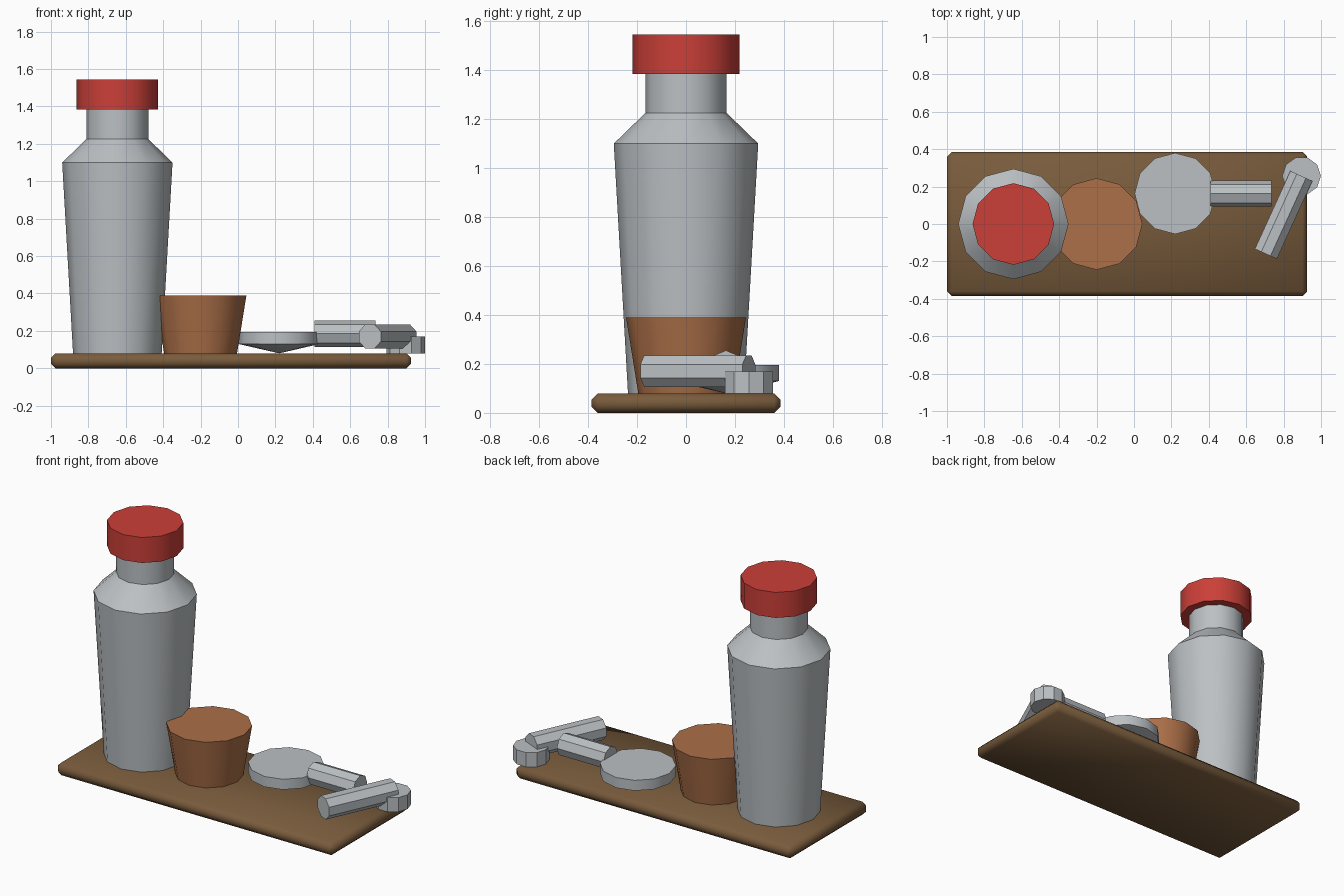
import bpy
import bmesh
from math import cos, sin, pi, radians
from mathutils import Matrix

cube = bpy.data.objects.get("Cube")
if cube:
    bpy.data.objects.remove(cube, do_unlink=True)


def material(name, rgb):
    m = bpy.data.materials.new(name)
    m.use_nodes = True
    m.diffuse_color = (*rgb, 1)
    m.node_tree.nodes["Principled BSDF"].inputs["Base Color"].default_value = (*rgb, 1)
    return m


STEEL = material("brushed steel", (0.50, 0.53, 0.55))
RED = material("red cap", (0.60, 0.05, 0.04))
COPPER = material("copper brown", (0.41, 0.16, 0.065))
WOOD = material("dark wood", (0.19, 0.105, 0.045))


def finish(name, bm, mat, angle=35):
    """Turn a bmesh into a shaded object."""
    bmesh.ops.recalc_face_normals(bm, faces=bm.faces)
    mesh = bpy.data.meshes.new(name)
    bm.to_mesh(mesh)
    bm.free()
    mesh.materials.append(mat)
    obj = bpy.data.objects.new(name, mesh)
    bpy.context.collection.objects.link(obj)
    bpy.ops.object.select_all(action='DESELECT')
    obj.select_set(True)
    bpy.context.view_layer.objects.active = obj
    bpy.ops.object.shade_smooth_by_angle(angle=radians(angle))
    return obj


def lathe(name, profile, sides, mat, place, turn=0):
    """Spin (radius, height) points about z; a zero radius makes a tip."""
    bm = bmesh.new()
    rings = []
    for r, z in profile:
        count = sides if r > 0 else 1
        angles = [turn + 2 * pi * i / sides for i in range(count)]
        rings.append([bm.verts.new((r * cos(a), r * sin(a), z)) for a in angles])
    for low, high in zip(rings, rings[1:]):
        for i in range(sides):
            j = (i + 1) % sides
            if len(low) == 1:
                bm.faces.new((low[0], high[j], high[i]))
            else:
                bm.faces.new((low[i], low[j], high[j], high[i]))
    for ring in (rings[0], rings[-1]):
        if len(ring) > 1:
            bm.faces.new(ring)
    bm.transform(place)
    return finish(name, bm, mat)


def at(x, y, z=0):
    return Matrix.Translation((x, y, z))


def lying(x, y, z, heading):
    """Lay the lathe axis flat, pointing along the heading."""
    return at(x, y, z) @ Matrix.Rotation(radians(heading), 4, 'Z') @ Matrix.Rotation(pi / 2, 4, 'Y')


# Serving board with chamfered edges
bm = bmesh.new()
bmesh.ops.create_cube(bm, size=1)
bm.transform(at(-0.037, 0, 0.04) @ Matrix.Diagonal((1.926, 0.77, 0.08, 1)))
bmesh.ops.bevel(bm, geom=bm.edges[:], offset=0.025, segments=1, affect='EDGES')
finish("serving_board", bm, WOOD, 60)

# Bottle and its cap
bottle = at(-0.645, 0)
lathe("bottle_body", [(0.237, 0.08), (0.295, 1.1), (0.166, 1.225), (0.166, 1.385)], 12, STEEL, bottle)
lathe("bottle_cap", [(0.218, 1.385), (0.218, 1.545)], 12, RED, bottle)

# Tapered cup
lathe("cup", [(0.195, 0.08), (0.245, 0.39)], 12, COPPER, at(-0.2, 0))

# Strainer: shallow disc over a cone, with a round handle
lathe("strainer_disc", [(0.217, 0.13), (0.217, 0.195)], 12, STEEL, at(0.22, 0.163))
lathe("strainer_cone", [(0, 0.08), (0.217, 0.13)], 12, STEEL, at(0.22, 0.163))
lathe("strainer_handle", [(0.07, 0), (0.07, 0.325)], 8, STEEL, lying(0.41, 0.163, 0.185, 0))

# Scoop: small bowl under a slanted handle
lathe("scoop_bowl", [(0.103, 0.08), (0.103, 0.17)], 10, STEEL, at(0.896, 0.257))
lathe("scoop_handle", [(0.07, 0), (0.07, 0.458)], 8, STEEL, lying(0.705, -0.16, 0.17, 65.5), pi / 8)
